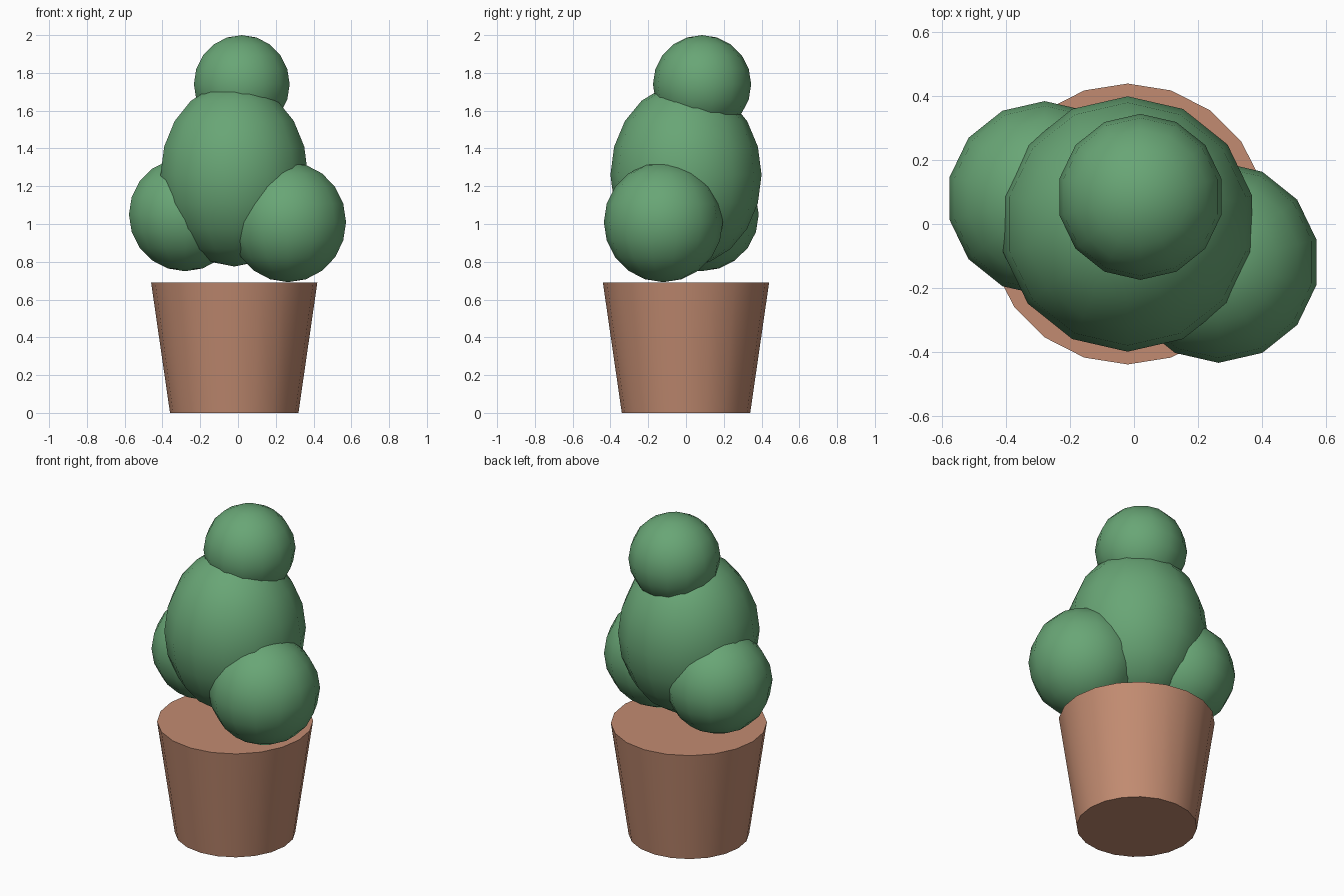
import bpy
import math

if "Cube" in bpy.data.objects:
    bpy.data.objects.remove(bpy.data.objects["Cube"])


def material(name, color):
    mat = bpy.data.materials.new(name)
    mat.diffuse_color = (*color, 1.0)
    mat.use_nodes = True
    mat.node_tree.nodes["Principled BSDF"].inputs["Base Color"].default_value = mat.diffuse_color
    return mat


LEAF = material("leaf green", (0.14, 0.38, 0.18))
CLAY = material("terracotta", (0.54, 0.26, 0.165))


def finish(name, mat, angle):
    obj = bpy.context.object
    obj.name = name
    obj.data.materials.append(mat)
    bpy.ops.object.transform_apply(location=False, rotation=False, scale=True)
    bpy.ops.object.shade_smooth_by_angle(angle=math.radians(angle))


def foliage(name, center, radius, height):
    # Low-poly ball: 14 segments with corners on the x axis, 10 rings
    bpy.ops.mesh.primitive_uv_sphere_add(segments=14, ring_count=10, radius=1, location=center)
    bpy.context.object.scale = (radius, radius, height)
    # First corner must point along x
    finish(name, LEAF, 60)


# Tapered pot, 20 sides
bpy.ops.mesh.primitive_cone_add(vertices=20, radius1=0.34, radius2=0.44, depth=0.69,
                                location=(-0.02, 0, 0.345))
finish("pot", CLAY, 40)

# Foliage: tall body, two side bushes and a top ball
foliage("main_foliage", (-0.02, 0, 1.26), 0.40, 0.485)
foliage("left_foliage", (-0.28, 0.08, 1.05), 0.305, 0.30)
foliage("right_foliage", (0.265, -0.12, 1.01), 0.315, 0.318)
foliage("top_foliage", (0.02, 0.085, 1.74), 0.26, 0.26)
